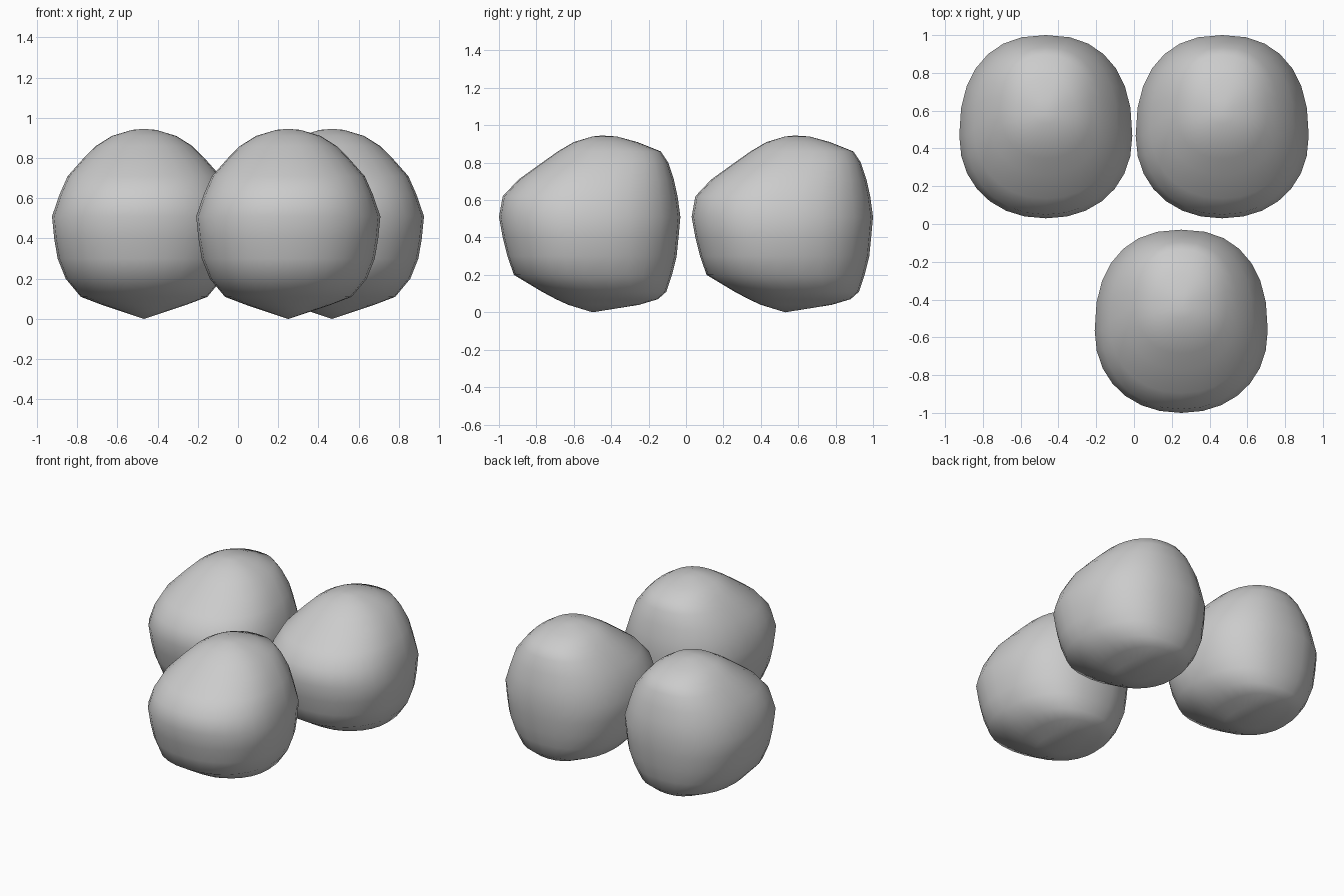
import bpy, bmesh, math

if "Cube" in bpy.data.objects:
    bpy.data.objects.remove(bpy.data.objects["Cube"])

SEG = 28
CENTRE_Y = 0.515
# Rock profile per height: z, half width, front y, back y
RINGS = [
    (0.04, 0.12, 0.40, 0.78),
    (0.07, 0.21, 0.335, 0.88),
    (0.11, 0.315, 0.26, 0.925),
    (0.20, 0.39, 0.11, 0.955),
    (0.30, 0.43, 0.075, 0.98),
    (0.40, 0.447, 0.05, 0.99),
    (0.51, 0.458, 0.03, 1.00),
    (0.62, 0.42, 0.05, 0.985),
    (0.71, 0.38, 0.135, 0.965),
    (0.80, 0.30, 0.26, 0.935),
    (0.86, 0.24, 0.345, 0.895),
    (0.91, 0.16, 0.43, 0.77),
    (0.94, 0.06, 0.53, 0.66),
]
BOTTOM = (0, 0.53 - CENTRE_Y, 0.0)
TOP = (0, 0.58 - CENTRE_Y, 0.945)


def power(v, p):
    return math.copysign(abs(v) ** p, v)


def ring(bm, z, half, front, back):
    """Cross-section: rounded in front, squarer at the back."""
    mid = front + 0.45 * (back - front)
    verts = []
    for i in range(SEG):
        a = 2 * math.pi * i / SEG
        c, s = math.cos(a), math.sin(a)
        p = 2 / 2.35 if s > 0 else 2 / 2.15
        depth = back - mid if s > 0 else mid - front
        verts.append(bm.verts.new((half * power(c, p),
                                   mid + depth * power(s, p) - CENTRE_Y, z)))
    return verts


# Shared rock mesh
bm = bmesh.new()
rings = [ring(bm, *r) for r in RINGS]
low, high = bm.verts.new(BOTTOM), bm.verts.new(TOP)
for i in range(SEG):
    j = (i + 1) % SEG
    for a, b in zip(rings, rings[1:]):
        bm.faces.new((a[i], a[j], b[j], b[i]))
    bm.faces.new((low, rings[0][j], rings[0][i]))
    bm.faces.new((high, rings[-1][i], rings[-1][j]))
bmesh.ops.recalc_face_normals(bm, faces=bm.faces[:])
for f in bm.faces:
    f.smooth = True
mesh = bpy.data.meshes.new("rock")
bm.to_mesh(mesh)
bm.free()

# Three copies of the rock
for name, x, y in (("rock_back_left", -0.467, CENTRE_Y),
                   ("rock_back_right", 0.467, CENTRE_Y),
                   ("rock_front", 0.25, CENTRE_Y - 1.03)):
    ob = bpy.data.objects.new(name, mesh)
    ob.location = (x, y, 0)
    bpy.context.collection.objects.link(ob)
